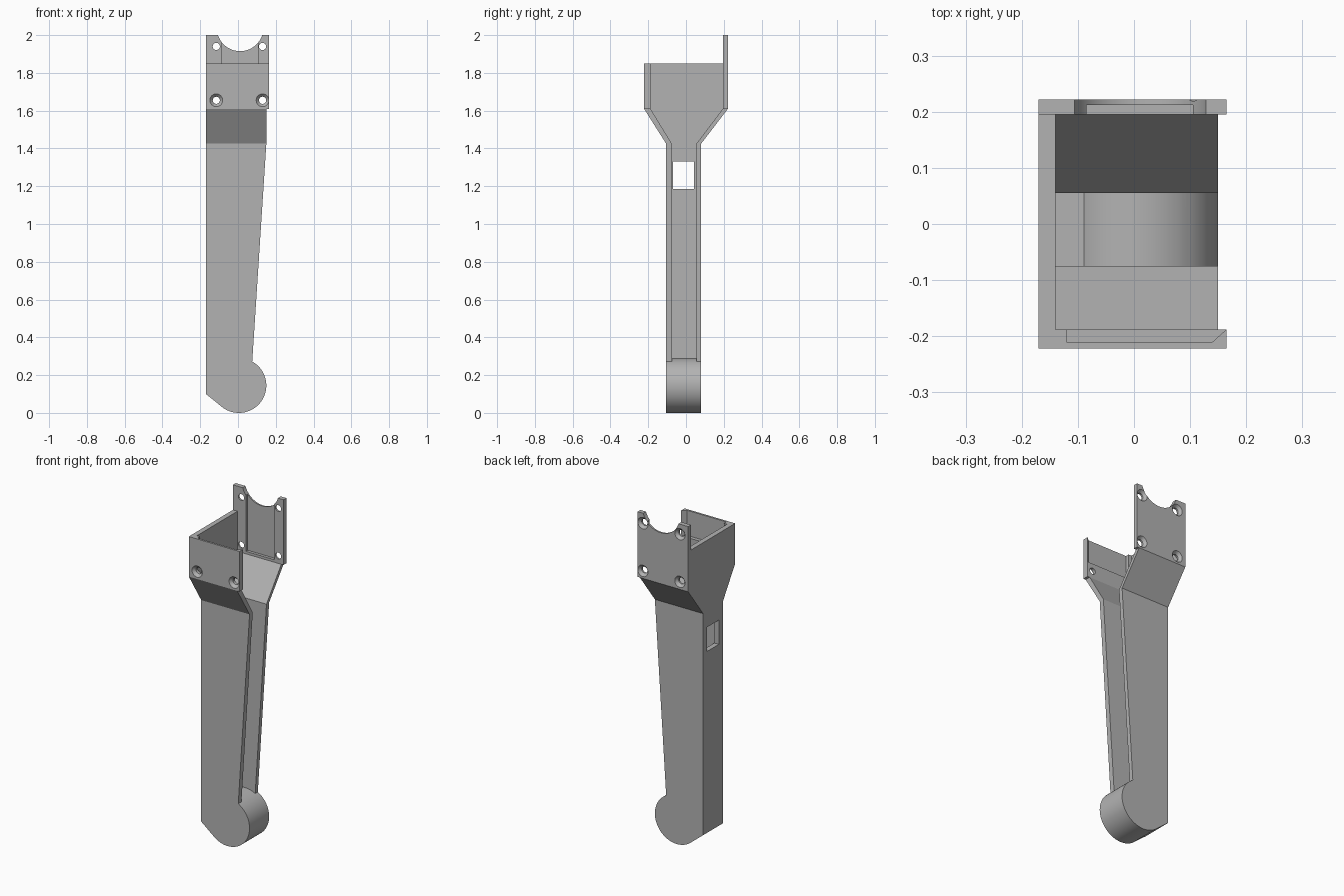
import bpy, bmesh
from math import sin, cos, radians, atan2, hypot
from mathutils import Matrix

cube = bpy.data.objects.get("Cube")
if cube:
    bpy.data.objects.remove(cube, do_unlink=True)

grey = bpy.data.materials.new("plain grey")
grey.use_nodes = True
grey.diffuse_color = (0.45, 0.45, 0.45, 1)
grey.node_tree.nodes["Principled BSDF"].inputs["Base Color"].default_value = grey.diffuse_color


def make_object(name, bm):
    bmesh.ops.recalc_face_normals(bm, faces=bm.faces)
    mesh = bpy.data.meshes.new(name)
    bm.to_mesh(mesh)
    bm.free()
    mesh.materials.append(grey)
    ob = bpy.data.objects.new(name, mesh)
    bpy.context.collection.objects.link(ob)
    return ob


def prism(name, outline, axis, lo, hi):
    """Extrude a 2D outline from lo to hi along x (y,z), y (x,z) or z (x,y)."""
    place = {"x": lambda a, b: (lo, a, b), "y": lambda a, b: (a, lo, b),
             "z": lambda a, b: (a, b, lo)}[axis]
    bm = bmesh.new()
    face = bm.faces.new([bm.verts.new(place(a, b)) for a, b in outline])
    ext = bmesh.ops.extrude_face_region(bm, geom=[face])
    move = [hi - lo if axis == k else 0 for k in "xyz"]
    bmesh.ops.translate(bm, vec=move, verts=[v for v in ext["geom"]
                                             if isinstance(v, bmesh.types.BMVert)])
    return make_object(name, bm)


def arc(cx, cz, r, start, end, steps):
    angles = [radians(start + (end - start) * i / steps) for i in range(steps + 1)]
    return [(cx + r * cos(a), cz + r * sin(a)) for a in angles]


def boolean(target, tool, operation="DIFFERENCE"):
    mod = target.modifiers.new(tool.name, "BOOLEAN")
    mod.operation = operation
    mod.solver = "EXACT"
    mod.object = tool
    bpy.context.view_layer.objects.active = target
    bpy.ops.object.modifier_apply(modifier=mod.name)
    bpy.data.objects.remove(tool, do_unlink=True)


# Flared side profile: slim leg, wide head, taller back plate
bracket = prism("leg_bracket", [
    (-0.105, -0.1), (0.08, -0.1), (0.08, 1.425), (0.222, 1.61), (0.222, 2.1),
    (0.195, 2.1), (0.195, 1.85), (-0.222, 1.85), (-0.222, 1.61), (-0.105, 1.425)],
    "x", -0.3, 0.3)

# Front silhouette: tapered leg, round foot and curved notch at the top
notch_angle = 18
silhouette = prism("silhouette_cutter",
    arc(0.005, 0.145, 0.145, 61, -126, 48)
    + [(-0.17, 0.10), (-0.17, 2.0)]
    + arc(0.011, 2.038, 0.123, 180 + notch_angle, 360 - notch_angle, 32)
    + [(0.165, 2.0), (0.165, 1.61), (0.15, 1.61), (0.15, 1.425)],
    "y", -0.4, 0.4)
boolean(bracket, silhouette, "INTERSECT")

# Channel open to the left side, stopping at the solid round foot
channel = prism("channel_cutter", [
    (-0.075, 0.255), (0.055, 0.255), (0.055, 1.425), (0.195, 1.61),
    (0.195, 2.2), (-0.188, 2.2), (-0.188, 1.61), (-0.075, 1.425)],
    "x", -0.14, 0.4)
foot = prism("foot_keeper", arc(0.005, 0.145, 0.145, 61, 61 - 355, 90), "y", -0.3, 0.3)
boolean(channel, foot)
boolean(bracket, channel)

# Shallow pockets inside the head plates
boolean(bracket, prism("front_pocket_cutter", [
    (-0.12, -0.15), (-0.12, -0.21), (0.14, -0.21), (0.19, -0.165), (0.19, -0.15)],
    "z", 1.70, 1.9))
boolean(bracket, prism("back_pocket_cutter", [
    (-0.085, 0.17), (-0.085, 0.212), (0.105, 0.212), (0.105, 0.17)],
    "z", 1.625, 2.2))

# Window through the spine
boolean(bracket, prism("window_cutter", [
    (-0.068, 1.185), (0.042, 1.185), (0.042, 1.33), (-0.068, 1.33)], "x", -0.3, -0.1))


def screw_hole(x, z, side):
    """Countersunk hole, widest on the outside of a head plate."""
    bm = bmesh.new()
    rings = []
    for y, r in ((0.24, 0.034), (0.222, 0.034), (0.206, 0.019), (0.165, 0.019)):
        rings.append([bm.verts.new((px, side * y, pz))
                      for px, pz in arc(x, z, r, 0, 345, 23)])
    for a, b in zip(rings, rings[1:]):
        for i in range(len(a)):
            j = (i + 1) % len(a)
            bm.faces.new((a[i], a[j], b[j], b[i]))
    bm.faces.new(rings[0])
    bm.faces.new(rings[-1])
    boolean(bracket, make_object("screw_hole_cutter", bm))


for x in (-0.115, 0.13):
    screw_hole(x, 1.655, -1)
    for z in (1.655, 1.94):
        screw_hole(x, z, 1)

# Smooth the curves, keep the plate edges crisp
bpy.ops.object.select_all(action="DESELECT")
bracket.select_set(True)
bpy.context.view_layer.objects.active = bracket
bpy.ops.object.shade_smooth_by_angle(angle=radians(25))
